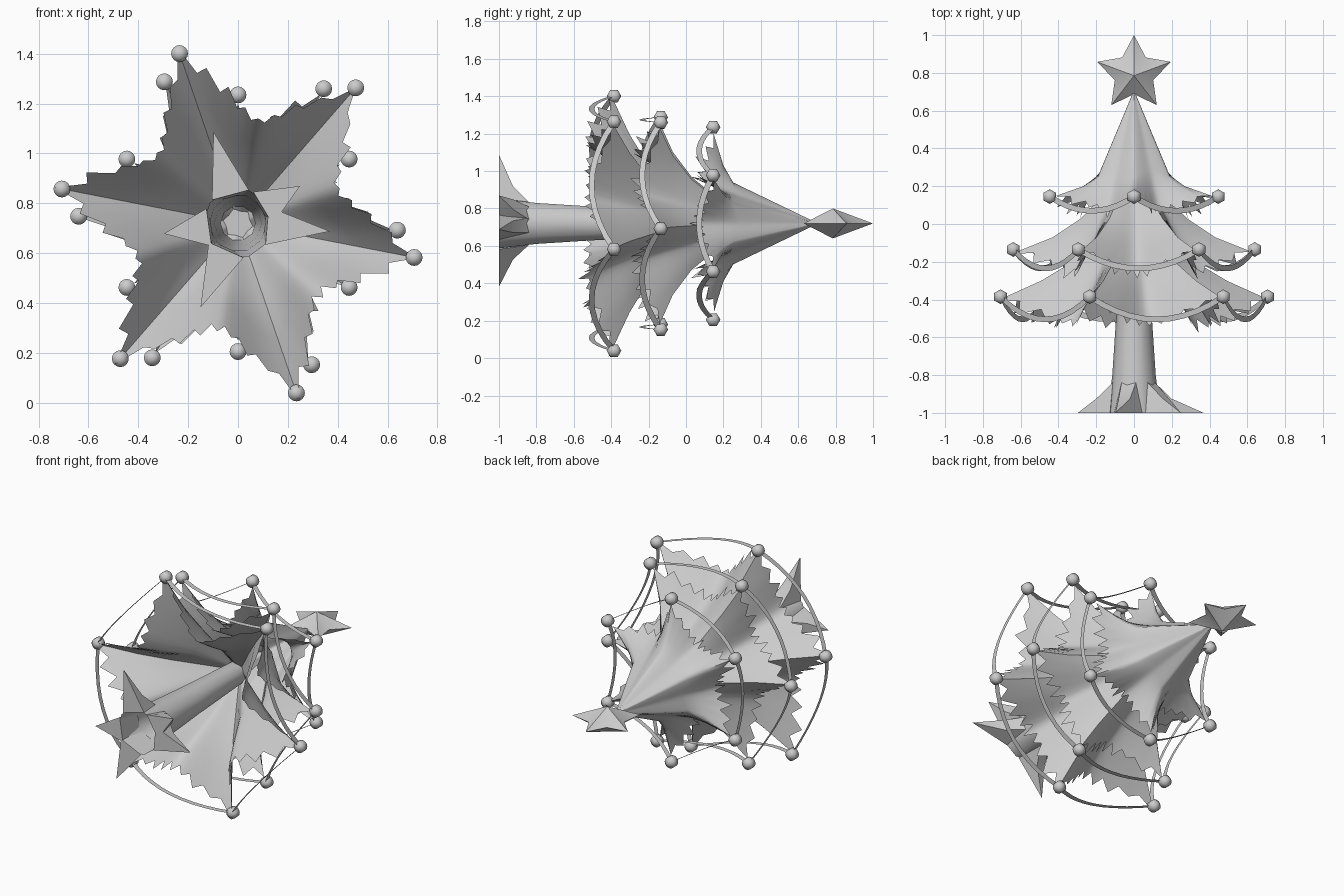
import bpy, bmesh, math, random
from mathutils import Vector

random.seed(4)
if "Cube" in bpy.data.objects:
    bpy.data.objects.remove(bpy.data.objects["Cube"])

AXIS_Z = 0.72   # the tree lies along y, with its tip at +y
SECTOR = 16     # rim points per branch

grey = bpy.data.materials.new("plain grey")
grey.use_nodes = True
grey.diffuse_color = (0.6, 0.6, 0.6, 1)
grey.node_tree.nodes["Principled BSDF"].inputs["Base Color"].default_value = (0.6, 0.6, 0.6, 1)


def polar(r, deg, y):
    a = math.radians(deg)
    return Vector((r * math.cos(a), y, AXIS_Z + r * math.sin(a)))


def finish(name, bm, smooth=None):
    mesh = bpy.data.meshes.new(name)
    bm.to_mesh(mesh)
    bm.free()
    ob = bpy.data.objects.new(name, mesh)
    bpy.context.collection.objects.link(ob)
    mesh.materials.append(grey)
    if smooth:
        bpy.ops.object.select_all(action='DESELECT')
        ob.select_set(True)
        bpy.context.view_layer.objects.active = ob
        bpy.ops.object.shade_smooth_by_angle(angle=math.radians(smooth))
    return ob


def skin(bm, rings):
    """Join closed rings of points, listed from the tip to the base."""
    rows = [[bm.verts.new(p) for p in ring] for ring in rings]
    for a, b in zip(rows, rows[1:]):
        for j in range(len(a)):
            k = (j + 1) % len(a)
            bm.faces.new((a[j], a[k], b[k], b[j]))
    return rows


def skirt(name, start, ridge, valley):
    """Draped foliage: ridge and valley profiles blended round the axis."""
    count = 6 * SECTOR
    rings = []
    for (r1, y1), (r0, y0) in zip(ridge, valley):
        ring = []
        for j in range(count):
            d = abs((j + SECTOR / 2) % SECTOR - SECTOR / 2) / (SECTOR / 2)
            w = (1 - d) ** 1.7
            ring.append(polar(r0 + (r1 - r0) * w, start + 360 * j / count,
                              y0 + (y1 - y0) * w))
        rings.append(ring)
    # ragged teeth on the rim
    for j in range(0, count, 2):
        out = (rings[-1][j] - rings[-2][j]).normalized()
        rings[-1][j] += out * random.uniform(0.03, 0.085)
    bm = bmesh.new()
    skin(bm, rings)
    finish(name, bm, 50)


def ribbon(name, a, b, sag, width=0.03, steps=10):
    """Flat garland hanging towards the trunk between two baubles."""
    bm = bmesh.new()
    chord = b - a
    span = chord.length
    along = chord.normalized()
    down = Vector((0, -1, 0))
    prev = None
    for i in range(steps + 1):
        t = i / steps
        p = a + chord * t + down * (sag * 4 * t * (1 - t))
        tangent = (along * span + down * sag * 4 * (1 - 2 * t)).normalized()
        side = (down * tangent.dot(along) - along * tangent.dot(down)) * width / 2
        pair = (bm.verts.new(p - side), bm.verts.new(p + side))
        if prev:
            bm.faces.new((prev[0], prev[1], pair[1], pair[0]))
        prev = pair
    finish(name, bm)


def bauble(name, p):
    bm = bmesh.new()
    bmesh.ops.create_uvsphere(bm, u_segments=16, v_segments=3, radius=0.039)
    for v in bm.verts:
        x, y, z = v.co
        v.co = p + Vector((x, z, -y))
    finish(name, bm, 70)


# foliage: name, first branch angle, bauble radius, bauble y, sag, profiles
layers = [
    ("lower", 49, 0.72, -0.385, 0.12,
     [(.03, 0), (.33, -.2), (.5, -.3), (.68, -.38)],
     [(.03, 0), (.22, -.2), (.32, -.37), (.41, -.51)]),
    ("middle", 57.5, 0.64, -0.135, 0.1,
     [(.03, .3), (.28, .03), (.43, -.07), (.58, -.13)],
     [(.03, .3), (.2, .03), (.28, -.12), (.35, -.24)]),
    ("upper", 30, 0.515, 0.145, 0.075,
     [(.008, .69), (.22, .25), (.31, .2), (.44, .16)],
     [(.008, .69), (.17, .29), (.22, .18), (.26, .09)]),
]
for name, start, radius, y, sag, ridge, valley in layers:
    skirt(name + "_foliage", start, ridge, valley)
    spots = [polar(radius, start + 60 * k, y) for k in range(6)]
    for k, p in enumerate(spots):
        bauble(f"{name}_bauble_{k + 1}", p)
        ribbon(f"{name}_garland_{k + 1}", p, spots[(k + 1) % 6], sag)

# hollow trunk, closed at the top
bm = bmesh.new()
rows = skin(bm, [[polar(r, 36 * j, y) for j in range(10)]
                 for r, y in ((.07, -.02), (.095, -.5), (.115, -.8), (.14, -1))])
bm.faces.new(rows[0][::-1])
finish("trunk", bm, 50)

# pointed roots spreading over the ground
for k, (deg, reach) in enumerate(((105, .38), (31, .29), (355, .37), (246, .37), (188, .3))):
    bm = bmesh.new()
    tip = bm.verts.new(polar(reach, deg, -1))
    tops, knees, feet = [], [], []
    for s in (-1, 1):
        tops.append(bm.verts.new(polar(.115, deg + 20 * s, -.84)))
        knees.append(bm.verts.new(polar(.2, deg + 9 * s, -.925)))
        feet.append(bm.verts.new(polar(.14, deg + 33 * s, -1)))
    bm.faces.new((tops[0], tops[1], knees[1], knees[0]))
    bm.faces.new((knees[0], knees[1], tip))
    for i in (0, 1):
        bm.faces.new((tops[i], knees[i], feet[i]))
        bm.faces.new((knees[i], tip, feet[i]))
    bm.faces.new((feet[0], tip, feet[1]))
    bm.faces.new((tops[0], tops[1], feet[1], feet[0]))
    bmesh.ops.recalc_face_normals(bm, faces=bm.faces[:])
    finish(f"root_{k + 1}", bm, 40)

# five-pointed star on the tip
bm = bmesh.new()
rim = []
for i in range(10):
    a = math.radians(90 + 36 * i)
    r = 0.107 if i % 2 else 0.205
    rim.append(bm.verts.new((r * math.cos(a), 0.795 + r * math.sin(a), AXIS_Z)))
for s in (-1, 1):
    peak = bm.verts.new((0, 0.785, AXIS_Z + 0.08 * s))
    for i in range(10):
        bm.faces.new((rim[i], rim[(i + 1) % 10], peak))
bmesh.ops.recalc_face_normals(bm, faces=bm.faces[:])
finish("star", bm, 45)
